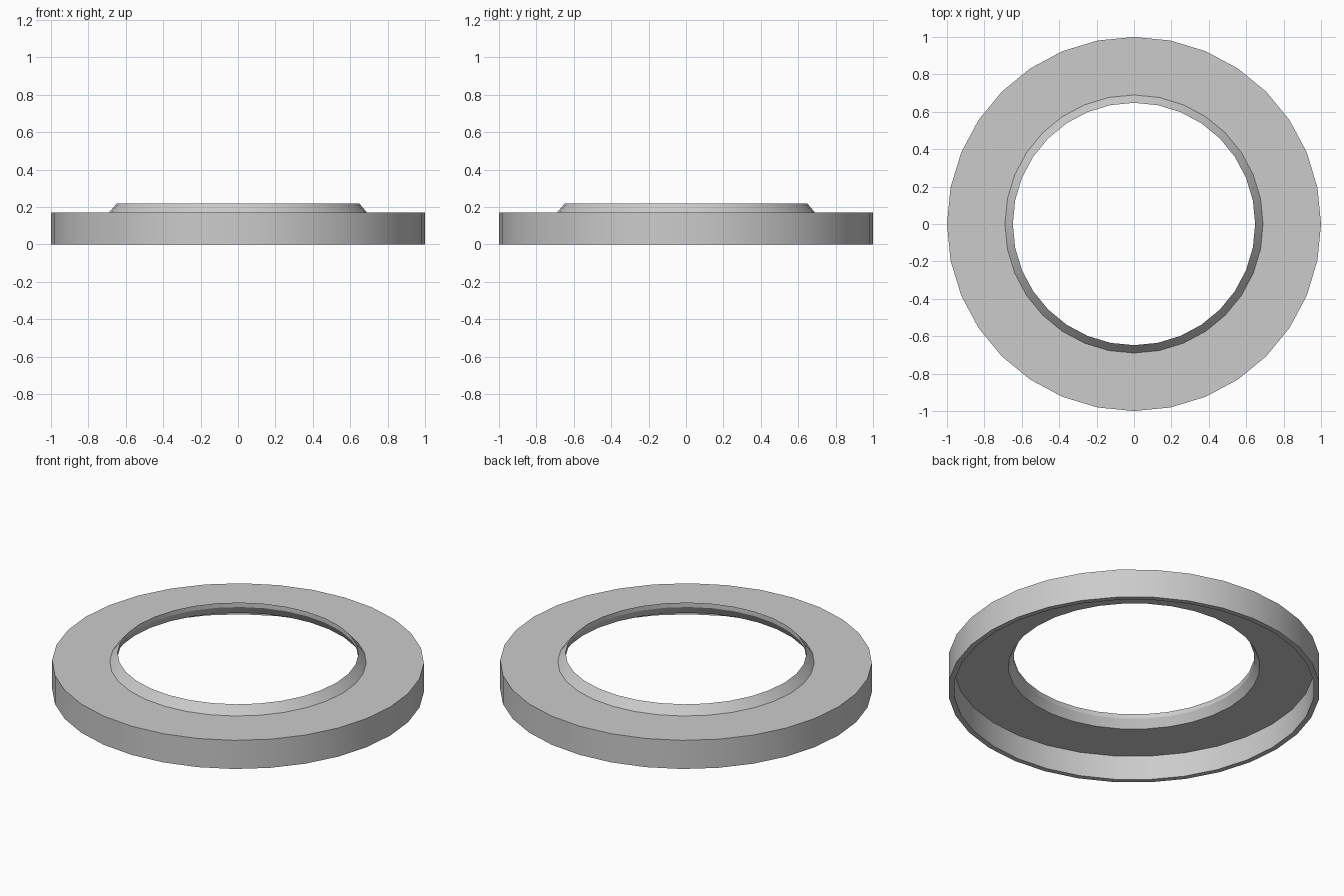
import bpy
import bmesh
from math import radians, tau

cube = bpy.data.objects.get("Cube")
if cube:
    bpy.data.objects.remove(cube, do_unlink=True)

SIDES = 32

# One plain grey for the whole ring
grey = bpy.data.materials.new("light grey")
grey.use_nodes = True
colour = (0.6, 0.6, 0.6, 1)
grey.diffuse_color = colour
grey.node_tree.nodes["Principled BSDF"].inputs["Base Color"].default_value = colour

# Closed cross-section (radius, height): outer skirt, flat top, raised lip, hollow underside
profile = [
    (1.0, 0.0), (1.0, 0.17), (0.69, 0.17), (0.648, 0.22),
    (0.648, 0.193), (0.677, 0.145), (0.97, 0.145), (0.97, 0.0),
]

# Revolve the cross-section round the vertical axis
bm = bmesh.new()
verts = [bm.verts.new((r, 0, z)) for r, z in profile]
edges = [bm.edges.new((a, b)) for a, b in zip(verts, verts[1:] + verts[:1])]
bmesh.ops.spin(bm, geom=verts + edges, cent=(0, 0, 0), axis=(0, 0, 1),
               angle=tau, steps=SIDES, use_merge=False, use_duplicate=False)
bmesh.ops.remove_doubles(bm, verts=bm.verts[:], dist=0.0005)
bmesh.ops.recalc_face_normals(bm, faces=bm.faces[:])

mesh = bpy.data.meshes.new("cover_ring")
bm.to_mesh(mesh)
bm.free()
mesh.materials.append(grey)
ring = bpy.data.objects.new("cover_ring", mesh)
bpy.context.collection.objects.link(ring)

# Smooth round the ring, crisp at the profile corners
bpy.ops.object.select_all(action="DESELECT")
ring.select_set(True)
bpy.context.view_layer.objects.active = ring
bpy.ops.object.shade_smooth_by_angle(angle=radians(28))
